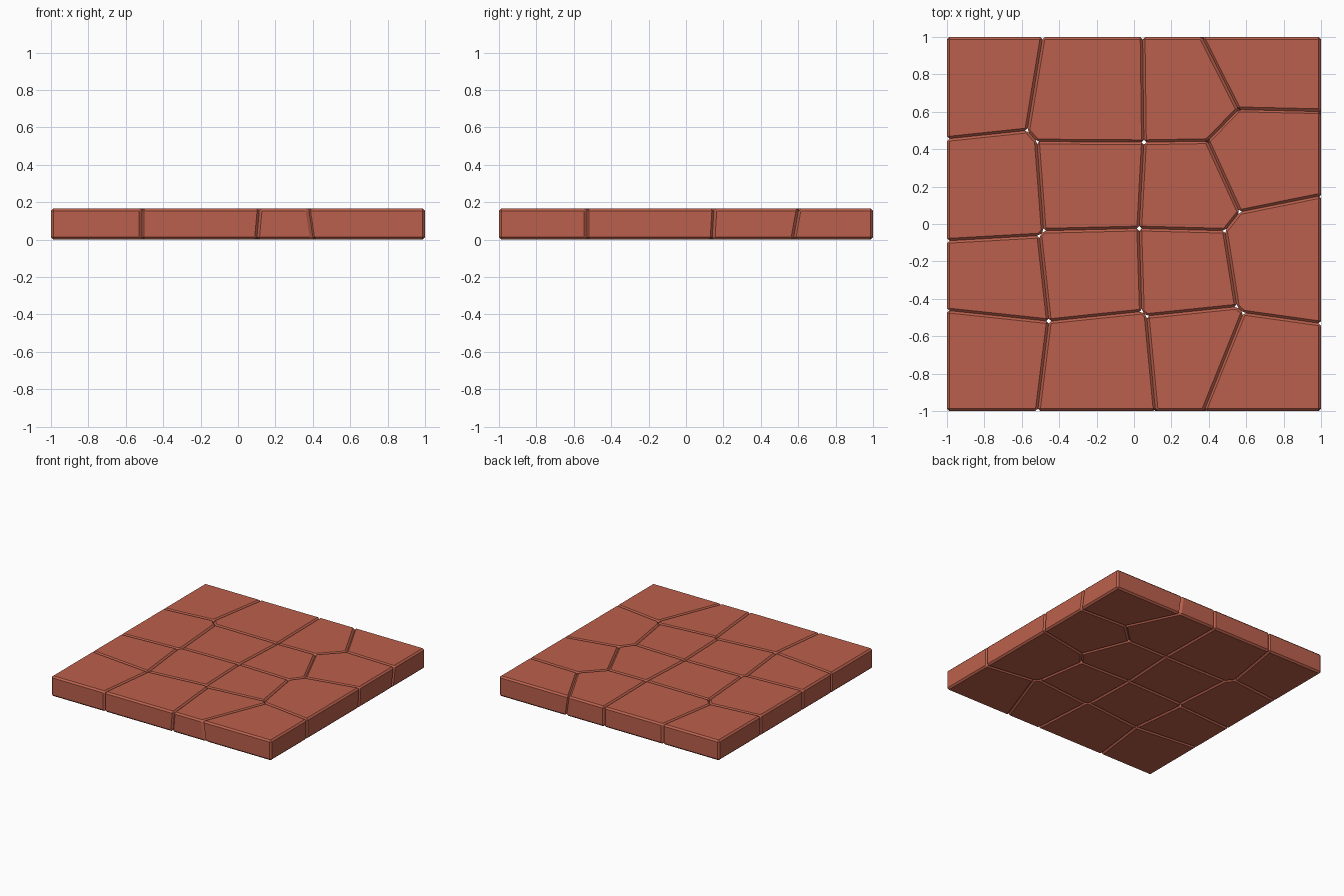
import bpy, bmesh

if "Cube" in bpy.data.objects:
    bpy.data.objects.remove(bpy.data.objects["Cube"])

HEIGHT = 0.166
BEVEL = 0.013

terracotta = bpy.data.materials.new("terracotta")
terracotta.diffuse_color = (0.50, 0.118, 0.072, 1)
terracotta.use_nodes = True
terracotta.node_tree.nodes["Principled BSDF"].inputs["Base Color"].default_value = terracotta.diffuse_color

# Joint points seen from above: x, y (top), then shift of the bottom point
P = {
    "c1": (-1, 1), "c2": (1, 1), "c3": (1, -1), "c4": (-1, -1),
    "t1": (-0.488, 1), "t2": (0.046, 1), "t3": (0.362, 1, 0.025, 0),
    "l1": (-1, 0.455), "l2": (-1, -0.09), "l3": (-1, -0.462),
    "r1": (1, 0.603, 0, -0.03), "r2": (1, 0.152, 0, -0.01), "r3": (1, -0.532),
    "b1": (-0.515, -1), "b2": (0.116, -1, -0.015, 0), "b3": (0.373, -1, 0.025, 0),
    "A": (-0.571, 0.50), "B": (-0.519, 0.441), "D": (0.053, 0.437),
    "F": (0.392, 0.443, 0.025, -0.005), "H": (0.557, 0.613, 0.025, -0.02),
    "I": (0.565, 0.064), "J": (0.486, -0.036), "G": (0.028, -0.024),
    "E": (-0.483, -0.036), "E2": (-0.506, -0.062),
    "N": (-0.455, -0.52), "O": (0.042, -0.468), "O2": (0.068, -0.492),
    "K": (0.55, -0.442), "Q": (0.585, -0.474),
}

# Paving tiles, four rows from back to front
ROWS = {
    "back": ["c1 l1 A t1", "t1 A B D t2", "t2 D F H t3", "t3 H r1 c2"],
    "mid_back": ["l1 l2 E2 E B A", "B E G D", "D G J I F", "H F I r2 r1"],
    "mid_front": ["l2 l3 N E2", "E E2 N O G", "G O O2 K J", "I J K Q r3 r2"],
    "front": ["l3 c4 b1 N", "N b1 b2 O2 O", "O2 b2 b3 Q K", "Q b3 c3 r3"],
}


def tile(name, keys):
    bm = bmesh.new()
    top, bot = [], []
    for k in keys:
        x, y, sx, sy = (P[k] + (0, 0))[:4]
        top.append(bm.verts.new((x, y, HEIGHT)))
        bot.append(bm.verts.new((x + sx, y + sy, 0)))
    bm.faces.new(top)
    bm.faces.new(bot[::-1])
    n = len(keys)
    for i in range(n):
        j = (i + 1) % n
        bm.faces.new((top[j], top[i], bot[i], bot[j]))
    bmesh.ops.recalc_face_normals(bm, faces=bm.faces)
    # chamfer every edge so neighbouring tiles form grooves
    bmesh.ops.bevel(bm, geom=bm.edges[:], offset=BEVEL, offset_type='OFFSET',
                    segments=1, profile=0.5, affect='EDGES', clamp_overlap=True)
    me = bpy.data.meshes.new(name)
    bm.to_mesh(me)
    bm.free()
    me.materials.append(terracotta)
    bpy.context.collection.objects.link(bpy.data.objects.new(name, me))


for row, tiles in ROWS.items():
    for i, keys in enumerate(tiles):
        tile(f"{row}_tile_{i + 1}", keys.split())
